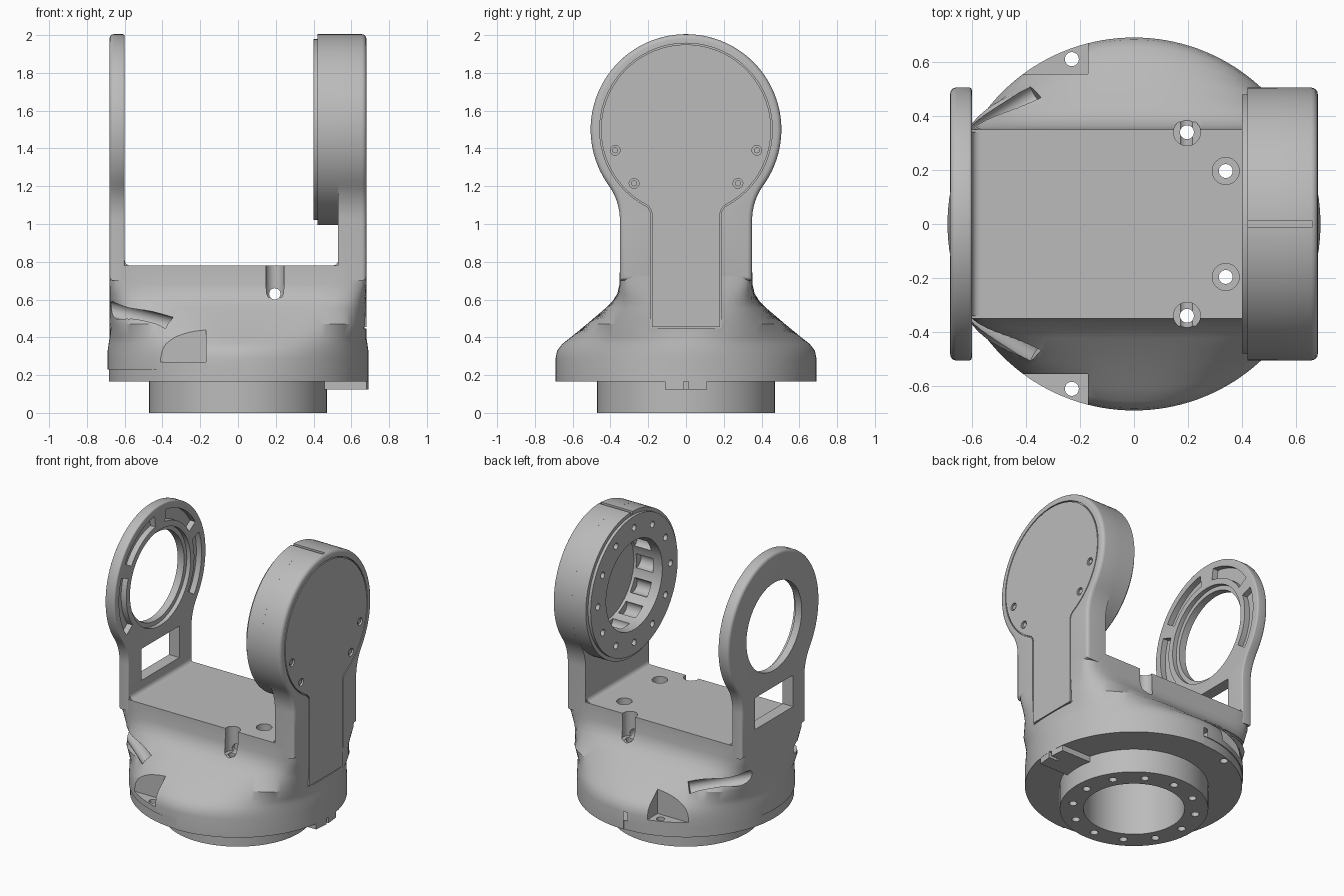
import bpy, bmesh
from math import sin, cos, radians, pi, atan2, tau
from mathutils import Vector, Matrix

if "Cube" in bpy.data.objects:
    bpy.data.objects.remove(bpy.data.objects["Cube"], do_unlink=True)

GREY = (0.5, 0.5, 0.5, 1)
grey = bpy.data.materials.new("machined_grey")
grey.use_nodes = True
grey.diffuse_color = GREY
grey.node_tree.nodes["Principled BSDF"].inputs["Base Color"].default_value = GREY

HUB = 1.5        # height of the pivot axis
DECK = 0.78      # height of the deck between the arms
WIDE = 0.68      # outer faces of the arms
parts = []


def make(name, bm):
    bmesh.ops.recalc_face_normals(bm, faces=bm.faces[:])
    mesh = bpy.data.meshes.new(name)
    bm.to_mesh(mesh)
    bm.free()
    mesh.materials.append(grey)
    ob = bpy.data.objects.new(name, mesh)
    bpy.context.collection.objects.link(ob)
    parts.append(ob)
    return ob


def prism(bm, pts, lo, hi, axis="x", round_lo=0, round_hi=0):
    """Extrude a flat outline along an axis, optionally rounding the rims."""
    place = {"x": lambda a, b, t: (t, a, b), "y": lambda a, b, t: (a, t, b),
             "z": lambda a, b, t: (a, b, t)}[axis]
    ends = [[bm.verts.new(place(a, b, t)) for a, b in pts] for t in (lo, hi)]
    caps = [bm.faces.new(ring) for ring in ends]
    n = len(pts)
    for i in range(n):
        j = (i + 1) % n
        bm.faces.new((ends[0][i], ends[0][j], ends[1][j], ends[1][i]))
    bmesh.ops.recalc_face_normals(bm, faces=bm.faces[:])
    rims = [(list(c.edges), r) for c, r in zip(caps, (round_lo, round_hi)) if r]
    for edges, r in rims:
        bmesh.ops.bevel(bm, geom=edges, offset=r, segments=4, profile=0.5,
                        affect="EDGES", clamp_overlap=False)


def rod(bm, p, q, r, seg=24):
    p, q = Vector(p), Vector(q)
    turn = (q - p).to_track_quat("Z", "Y").to_matrix().to_4x4()
    bmesh.ops.create_cone(bm, cap_ends=True, segments=seg, radius1=r, radius2=r,
                          depth=(q - p).length,
                          matrix=Matrix.Translation((p + q) / 2) @ turn)


def cut(targets, fill):
    """Subtract whatever fill() draws from each target."""
    bm = bmesh.new()
    fill(bm)
    tool = make("cutter", bm)
    parts.remove(tool)
    tool.hide_render = True
    for ob in targets:
        mod = ob.modifiers.new("cut", "BOOLEAN")
        mod.operation, mod.solver, mod.object = "DIFFERENCE", "EXACT", tool
        bpy.context.view_layer.objects.active = ob
        bpy.ops.object.modifier_apply(modifier=mod.name)
    bpy.data.objects.remove(tool, do_unlink=True)


def solid(name, draw, *args, **kw):
    bm = bmesh.new()
    draw(bm, *args, **kw)
    return make(name, bm)


def rect(a0, a1, b0, b1):
    return [(a0, b0), (a1, b0), (a1, b1), (a0, b1)]


def arc(r, a0, a1, n, ca=0, cb=0):
    return [(ca + r * cos(radians(a0 + (a1 - a0) * i / n)),
             cb + r * sin(radians(a0 + (a1 - a0) * i / n))) for i in range(n + 1)]


def arc_slot(r0, r1, a0, a1, n, cb=0):
    return arc(r0, a0, a1, n, 0, cb) + arc(r1, a1, a0, n, 0, cb)


def keyhole(r, half, neck, bottom):
    """Round head on a straight neck, joined by tangent fillets."""
    d = HUB - neck
    f = (half * half + d * d - r * r) / (2 * (r - half))
    lean = atan2(d, half + f) * 180 / pi
    right = arc(f, 180, 180 - lean, 8, half + f, neck)
    head = arc(r, -lean, 180 + lean, 72, 0, HUB)
    left = [(-a, b) for a, b in reversed(right)]
    return [(half, bottom)] + right + head[1:-1] + left + [(-half, bottom)]


def hub_circle(n, r):
    return [(r * cos(tau * i / n), HUB + r * sin(tau * i / n)) for i in range(n)]


# Body: round skirt blending up into a box-shaped deck (z, y half, x half, squareness)
SECTIONS = [(.165, .69, .69, 2), (.29, .69, .69, 2), (.33, .682, .69, 2), (.365, .655, .685, 2.1),
            (.40, .61, .68, 2.3), (.47, .525, .68, 3.2), (.555, .425, .68, 4.5), (.59, .39, .68, 6),
            (.63, .364, .68, 9), (.68, .352, .68, 16), (DECK, .35, .68, 26)]


def draw_body(bm, seg=144):
    rings = []
    for z, h, x, n in SECTIONS:
        ring = []
        for i in range(seg):
            c, s = cos(tau * i / seg), sin(tau * i / seg)
            r = ((abs(c) / x) ** n + (abs(s) / h) ** n) ** (-1 / n)
            ring.append(bm.verts.new((r * c, r * s, z)))
        rings.append(ring)
    for low, top in zip(rings, rings[1:]):
        for i in range(seg):
            j = (i + 1) % seg
            bm.faces.new((low[i], low[j], top[j], top[i]))
    bm.faces.new(rings[0])
    bm.faces.new(rings[-1])


body = solid("body", draw_body)
spigot = solid("base_spigot", rod, (0, 0, 0), (0, 0, .165), .47, 96)
cut([body, spigot], lambda bm: rod(bm, (0, 0, -.1), (0, 0, .7), .32, 64))


# Bolt circle in the base: four bolts run through from the deck, the rest are blind
def base_bolts(bm):
    for i in range(12):
        a = radians(30 * i)
        through = i in (1, 2, 10, 11)
        x, y = .392 * cos(a), .392 * sin(a)
        rod(bm, (x, y, -.1), (x, y, .9 if through else .06), .026, 16)


def counterbores(bm):
    for a in (-60, -30, 30, 60):
        x, y = .392 * cos(radians(a)), .392 * sin(radians(a))
        rod(bm, (x, y, .61), (x, y, .9), .05)


cut([body, spigot], base_bolts)
cut([body], counterbores)
cut([body], lambda bm: rod(bm, (.195, -.6, .63), (.195, .6, .63), .03))

# Skirt details: shelf with bolt hole, slanted bores, shallow relief band
for s in (-1, 1):
    cut([body], lambda bm: prism(bm, rect(-.65, -.17, *sorted((s * .555, s * .8))), .27, .6, "z"))
    cut([body], lambda bm: rod(bm, (-.23, s * .61, 0), (-.23, s * .61, .5), .026))
    cut([body], lambda bm: rod(bm, (-.76, s * .22, .57), (-.36, s * .48, .47), .042))
cut([body], lambda bm: prism(bm, arc_slot(.684, .74, 90, 270, 48), .1, .23, "z"))

# Locating tab with slot under the skirt
solid("locating_tab", prism, [(.44, -.11), (.681, -.11), (.69, -.012), (.63, -.012),
      (.63, .012), (.69, .012), (.681, .11), (.44, .11)], .125, .17, "z")

# Ring arm: open ring, window below it and shallow arc pockets on the inside
outline = keyhole(.505, .35, 1.02, .70)
ring_arm = solid("ring_arm", prism, outline, -WIDE, -.6, round_lo=.022, round_hi=.01)
cut([ring_arm], lambda bm: rod(bm, (-.8, 0, HUB), (-.5, 0, HUB), .305, 72))
cut([ring_arm], lambda bm: rod(bm, (-.63, 0, HUB), (-.5, 0, HUB), .335, 72))
cut([ring_arm], lambda bm: prism(bm, rect(-.21, .21, .86, 1.08), -.8, -.5))


def arc_pockets(bm):
    for a0, a1 in ((-35, 20), (32, 82), (98, 148), (160, 215)):
        prism(bm, arc_slot(.375, .455, a0, a1, 16, HUB), -.64, -.5)


cut([ring_arm], arc_pockets)

# Drum arm: neck plate, round housing and bolted flange facing inward
drum_arm = solid("drum_arm", prism, outline, .53, WIDE, round_hi=.025)
housing = solid("drum_housing", prism, hub_circle(96, .505), .42, .53)
flange = solid("drum_flange", prism, hub_circle(96, .48), .4, .42)
drum = [drum_arm, housing, flange]
cut(drum, lambda bm: rod(bm, (.3, 0, HUB), (.62, 0, HUB), .31, 72))


def flange_holes(bm):
    for y, z in hub_circle(12, .4):
        rod(bm, (.3, y, z), (.46, y, z), .022, 16)


def scallops(bm):
    for y, z in hub_circle(12, .31):
        rod(bm, (.47, y, z), (.6, y, z), .05, 16)


cut([housing, flange], flange_holes)
cut([drum_arm, housing], scallops)
cut([drum_arm, housing], lambda bm: prism(bm, rect(-.012, .012, 1.988, 2.1), .41, .66))

# Flush cover plate set in a pocket with a fine gap, held by four screws
cut([drum_arm, body], lambda bm: prism(bm, keyhole(.457, .187, 1.05, .448), .665, .8))
cover = solid("cover_plate", prism, keyhole(.45, .18, 1.05, .455), .664, .68)
SCREWS = [(s * y, z) for s in (-1, 1) for y, z in ((.375, 1.39), (.275, 1.215))]


def screw_holes(bm):
    for y, z in SCREWS:
        rod(bm, (.6, y, z), (.8, y, z), .026)


cut([cover], screw_holes)
for y, z in SCREWS:
    solid("cover_screw", rod, (.66, y, z), (.674, y, z), .016, 12)

# Fillets where the arms rise from the deck
for x, s in ((-.6, 1), (.53, -1)):
    curve = [(x + s * a, DECK + b) for a, b in arc(.03, 180, 270, 6, .03, .03)]
    solid("deck_fillet", prism, [(x, DECK)] + curve, -.34, .34, "y")

# Smooth shading with sharp edges kept
bpy.ops.object.select_all(action="DESELECT")
for ob in parts:
    ob.select_set(True)
bpy.context.view_layer.objects.active = body
bpy.ops.object.shade_smooth_by_angle(angle=radians(32))
